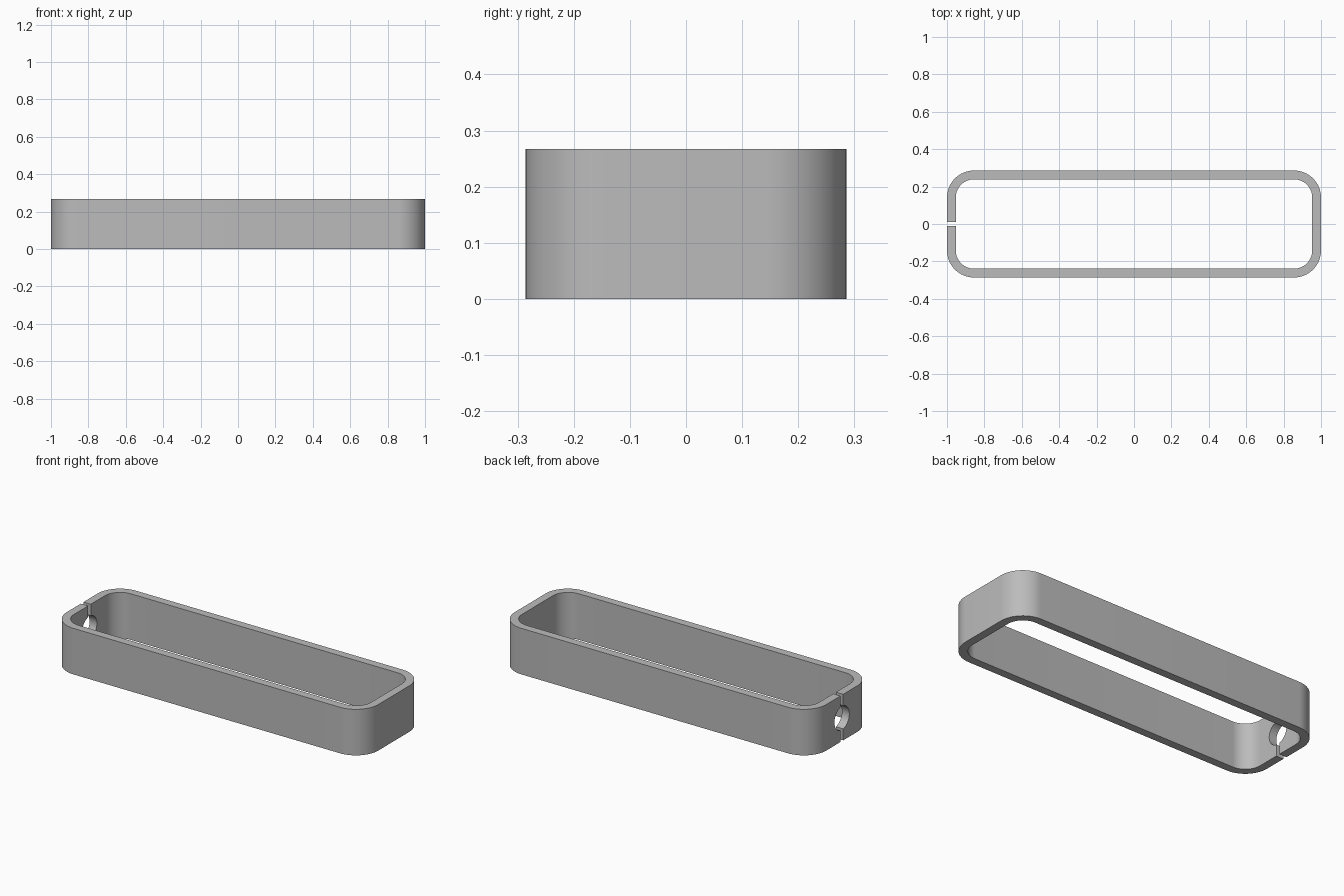
import bpy, bmesh, math
from mathutils import Vector

if "Cube" in bpy.data.objects:
    bpy.data.objects.remove(bpy.data.objects["Cube"], do_unlink=True)

HALF_X, HALF_Y, HEIGHT = 1.0, 0.286, 0.267
WALL, RADIUS = 0.047, 0.145
HALF_GAP, HOLE_RADIUS = 0.012, 0.068
ARC_STEPS = 16

grey = bpy.data.materials.new("plain grey")
grey.use_nodes = True
colour = (0.5, 0.5, 0.5, 1)
grey.diffuse_color = colour
grey.node_tree.nodes["Principled BSDF"].inputs["Base Color"].default_value = colour


def open_outline(inset):
    """Rounded rectangle that starts and ends at the gap in the -x side."""
    hx, hy, r = HALF_X - inset, HALF_Y - inset, RADIUS - inset
    points = [(-hx, -HALF_GAP)]
    corners = [(-1, -1, 180), (1, -1, 270), (1, 1, 0), (-1, 1, 90)]
    for sx, sy, start in corners:
        for i in range(ARC_STEPS + 1):
            a = math.radians(start + 90 * i / ARC_STEPS)
            points.append((sx * (hx - r) + r * math.cos(a),
                           sy * (hy - r) + r * math.sin(a)))
    points.append((-hx, HALF_GAP))
    return points


# Split band: quad strip between the two outlines, extruded upwards
bm = bmesh.new()
outer, inner = ([bm.verts.new((x, y, 0)) for x, y in open_outline(inset)]
                for inset in (0, WALL))
for i in range(len(outer) - 1):
    bm.faces.new((outer[i], outer[i + 1], inner[i + 1], inner[i]))
raised = bmesh.ops.extrude_face_region(bm, geom=bm.faces[:])
bmesh.ops.translate(bm, vec=Vector((0, 0, HEIGHT)),
                    verts=[v for v in raised["geom"] if isinstance(v, bmesh.types.BMVert)])
bmesh.ops.recalc_face_normals(bm, faces=bm.faces[:])
mesh = bpy.data.meshes.new("split_band")
bm.to_mesh(mesh)
bm.free()
band = bpy.data.objects.new("split_band", mesh)
bpy.context.collection.objects.link(band)
mesh.materials.append(grey)

# Round hole through the split end
bpy.ops.mesh.primitive_cylinder_add(vertices=64, radius=HOLE_RADIUS, depth=0.3,
                                    location=(-HALF_X, 0, HEIGHT / 2),
                                    rotation=(0, math.pi / 2, 0))
cutter = bpy.context.object
cutter.name = "hole_cutter"
cutter.hide_render = True
cutter.data.materials.append(grey)

cut = band.modifiers.new("round hole", "BOOLEAN")
cut.operation = "DIFFERENCE"
cut.solver = "EXACT"
cut.object = cutter

bpy.ops.object.select_all(action="DESELECT")
band.select_set(True)
bpy.context.view_layer.objects.active = band
bpy.ops.object.modifier_apply(modifier=cut.name)
bpy.data.objects.remove(cutter, do_unlink=True)
bpy.ops.object.shade_smooth_by_angle(angle=math.radians(30))
